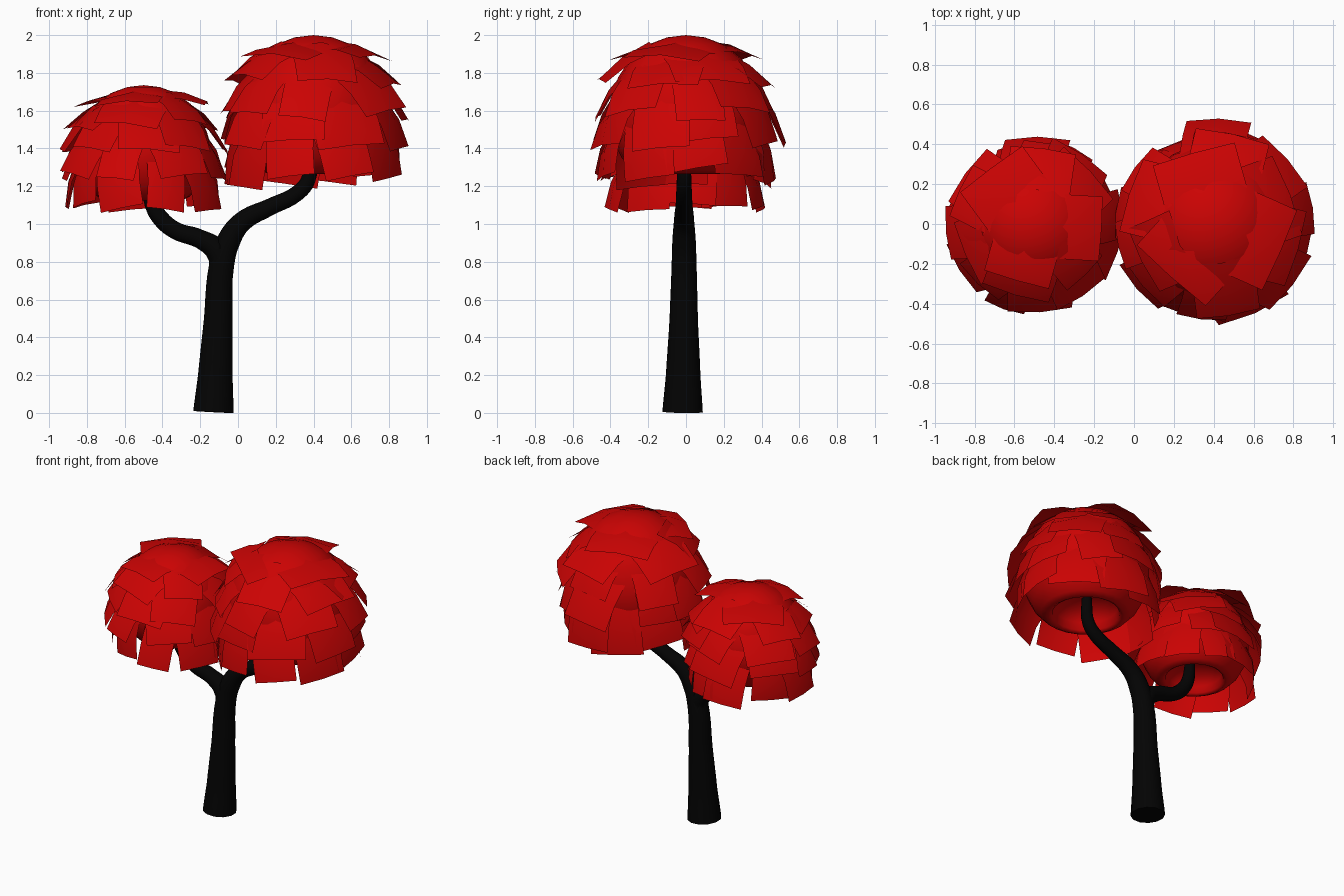
import bpy, bmesh, math, random
from mathutils import Vector, Matrix

if "Cube" in bpy.data.objects:
    bpy.data.objects.remove(bpy.data.objects["Cube"])

random.seed(8)


def material(name, rgb):
    m = bpy.data.materials.new(name)
    m.diffuse_color = (*rgb, 1)
    m.use_nodes = True
    m.node_tree.nodes["Principled BSDF"].inputs["Base Color"].default_value = m.diffuse_color
    return m


bark = material("bark", (0.001, 0.001, 0.001))
red = material("red_foliage", (0.6, 0.001, 0.001))


def mesh_object(name, bm, mat, smooth):
    me = bpy.data.meshes.new(name)
    bm.to_mesh(me)
    bm.free()
    for p in me.polygons:
        p.use_smooth = smooth
    me.materials.append(mat)
    ob = bpy.data.objects.new(name, me)
    bpy.context.collection.objects.link(ob)
    return ob


def limb(name, pts):
    """Round tapering tube through (x, y, z, radius) points."""
    cu = bpy.data.curves.new(name, "CURVE")
    cu.dimensions = "3D"
    cu.bevel_depth = 1.0
    cu.bevel_resolution = 4
    cu.resolution_u = 5
    cu.use_fill_caps = True
    sp = cu.splines.new("BEZIER")
    sp.bezier_points.add(len(pts) - 1)
    for bp, (x, y, z, r) in zip(sp.bezier_points, pts):
        bp.co = (x, y, z)
        bp.radius = r
        bp.handle_left_type = bp.handle_right_type = "AUTO"
    cu.materials.append(bark)
    ob = bpy.data.objects.new(name, cu)
    bpy.context.collection.objects.link(ob)


# Trunk running on into the right branch, and the left branch
limb("trunk_and_right_branch", [
    (-0.13, -0.018, 0.005, 0.11), (-0.12, -0.015, 0.2, 0.094),
    (-0.105, -0.012, 0.5, 0.077), (-0.087, -0.01, 0.78, 0.068),
    (-0.05, -0.01, 0.91, 0.064), (0.02, -0.01, 1.01, 0.055),
    (0.17, -0.01, 1.09, 0.046), (0.31, -0.01, 1.16, 0.043),
    (0.37, -0.01, 1.23, 0.04), (0.385, -0.01, 1.40, 0.033)])
limb("left_branch", [
    (-0.087, -0.01, 0.74, 0.062), (-0.105, -0.01, 0.85, 0.064),
    (-0.2, -0.01, 0.92, 0.05), (-0.33, -0.01, 0.965, 0.046),
    (-0.41, -0.01, 1.03, 0.045), (-0.455, -0.01, 1.11, 0.041),
    (-0.475, -0.01, 1.25, 0.033)])

# Crown core section: dome, rolled lip and hollow underside (r, z below top)
CORE = [(0, 0), (.1, -.012), (.2, -.05), (.29, -.12), (.36, -.225),
        (.4, -.35), (.405, -.46), (.385, -.56), (.34, -.65), (.285, -.71),
        (.24, -.735), (.215, -.72), (.205, -.67), (.15, -.61), (0, -.57)]

# Leaf rows: count, top (r, z), bottom (r, z), width
ROWS = [(3, (.10, -.03), (.36, -.10), .38),
        (6, (.20, -.055), (.45, -.25), .34),
        (8, (.31, -.15), (.49, -.41), .30),
        (9, (.38, -.30), (.50, -.57), .30),
        (10, (.405, -.47), (.46, -.76), .28)]


def crown(name, cx, cy, top, s, sz):
    # core
    bm = bmesh.new()
    vs = [bm.verts.new((r * s + cx, cy, z * sz + top)) for r, z in CORE]
    es = [bm.edges.new(e) for e in zip(vs, vs[1:])]
    bmesh.ops.spin(bm, geom=vs + es, cent=(cx, cy, 0), axis=(0, 0, 1),
                   angle=math.tau, steps=24)
    bmesh.ops.remove_doubles(bm, verts=bm.verts, dist=0.0005)
    bmesh.ops.recalc_face_normals(bm, faces=bm.faces)
    mesh_object(name + "_core", bm, red, True)

    # overlapping rectangular leaves, slightly cupped around the core
    bm = bmesh.new()
    for row, (n, (r0, z0), (r1, z1), width) in enumerate(ROWS):
        for i in range(n):
            ang = (i + 0.5 * (row % 2) + random.uniform(-.22, .22)) * math.tau / n
            k = random.uniform(0.88, 1.1)          # length
            flare = random.uniform(-.025, .03)
            slide = random.uniform(-.03, .025) if row else 0
            a = Vector((r0 * s, 0, (z0 + slide) * sz))
            b = Vector(((r1 + flare) * s, 0, (z1 + slide) * sz))
            d = (b - a) * k
            side = Vector((0, 1, 0))
            out = side.cross(d).normalized()
            if out.x < 0:
                out = -out
            w = width * s * random.uniform(.8, 1.3)
            yaw = Matrix.Rotation(random.uniform(-.2, .2), 3, out)
            spin = Matrix.Rotation(ang, 3, "Z")
            grid = []
            for v in (0, .5, 1):
                line = []
                for u in (-.5, 0, .5):
                    bend = out * (.02 * s * (1 - (2 * v - 1) ** 2)
                                  - .14 * w * (2 * u) ** 2 * (1 - .6 * v))
                    p = a + yaw @ (d * v + side * (u * w) + bend)
                    p = spin @ p + Vector((cx, cy, top))
                    p.z = min(p.z, top)
                    line.append(bm.verts.new(p))
                grid.append(line)
            for j in range(2):
                for c in range(2):
                    bm.faces.new((grid[j][c], grid[j + 1][c],
                                  grid[j + 1][c + 1], grid[j][c + 1]))
    mesh_object(name + "_leaves", bm, red, True)


crown("right_crown", 0.40, 0.0, 2.0, 1.0, 1.0)
crown("left_crown", -0.50, 0.0, 1.735, 0.86, 0.83)
